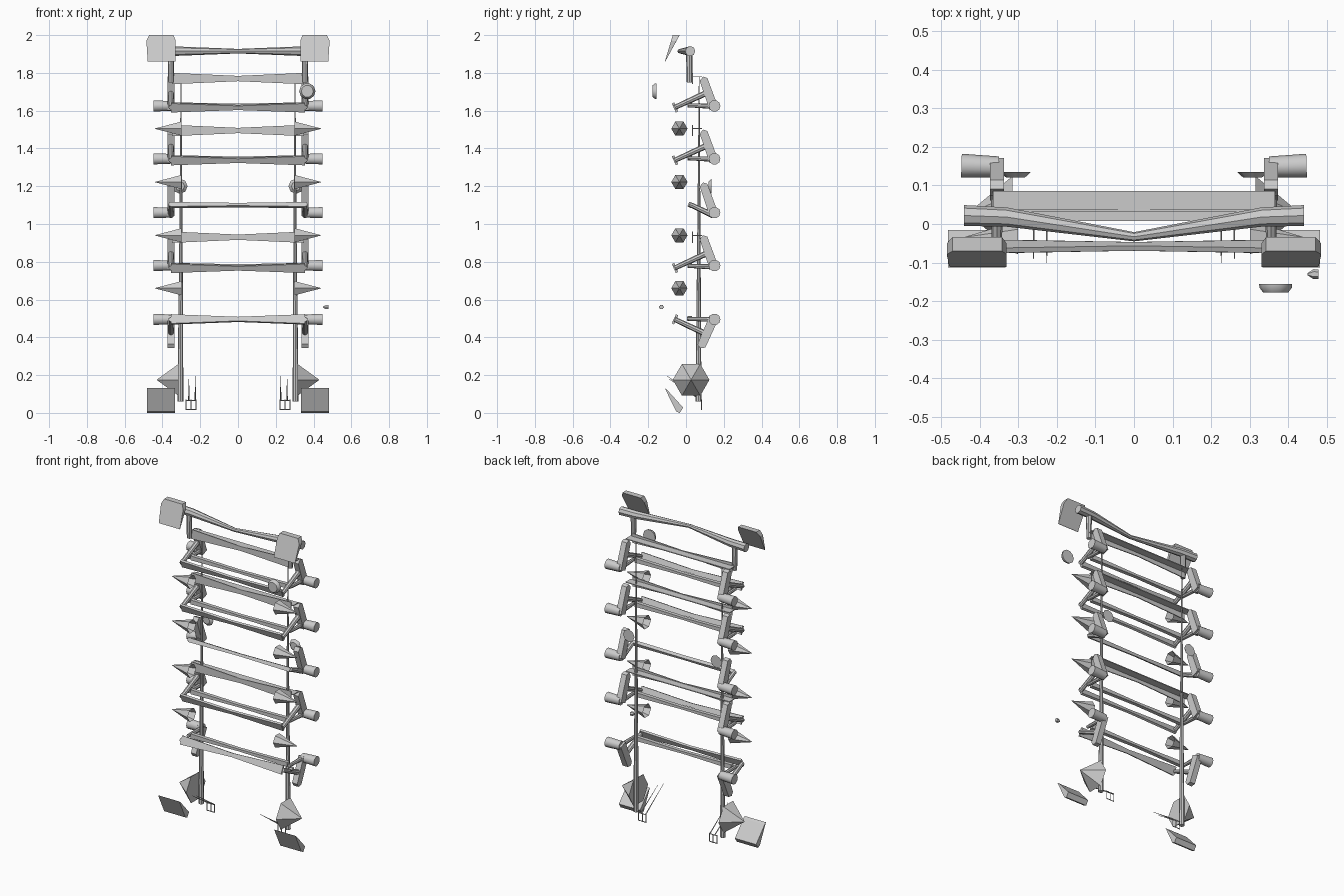
import bpy, bmesh, math
from mathutils import Vector

if "Cube" in bpy.data.objects:
    bpy.data.objects.remove(bpy.data.objects["Cube"])


def make(name, bm, smooth=False):
    bmesh.ops.recalc_face_normals(bm, faces=bm.faces)
    me = bpy.data.meshes.new(name)
    bm.to_mesh(me)
    bm.free()
    ob = bpy.data.objects.new(name, me)
    bpy.context.collection.objects.link(ob)
    if smooth:
        bpy.ops.object.select_all(action='DESELECT')
        ob.select_set(True)
        bpy.context.view_layer.objects.active = ob
        bpy.ops.object.shade_smooth_by_angle(angle=math.radians(40))
    return ob


def loft(name, rings, caps=True, smooth=False):
    """Skin a list of equally sized point rings."""
    bm = bmesh.new()
    vs = [[bm.verts.new(p) for p in r] for r in rings]
    n = len(vs[0])
    for a, b in zip(vs, vs[1:]):
        for i in range(n):
            j = (i + 1) % n
            bm.faces.new((a[i], a[j], b[j], b[i]))
    if caps:
        bm.faces.new(vs[0])
        bm.faces.new(vs[-1])
    return make(name, bm, smooth)


def tube(name, stations, n=8, caps=True, smooth=True, phase=0.0):
    """Round bar through (point, radius) stations."""
    axis = (Vector(stations[-1][0]) - Vector(stations[0][0])).normalized()
    ref = Vector((0, 1, 0)) if abs(axis.y) < 0.7 else Vector((1, 0, 0))
    u = (ref - axis * ref.dot(axis)).normalized()
    v = axis.cross(u)
    rings = []
    for p, r in stations:
        ang = [phase + math.tau * i / n for i in range(n)]
        rings.append([Vector(p) + u * r * math.cos(a) + v * r * math.sin(a) for a in ang])
    return loft(name, rings, caps, smooth)


def slab(name, outline, x0, x1):
    """Extrude a y-z outline along x."""
    return loft(name, [[(x, y, z) for y, z in outline] for x in (x0, x1)])


def waisted_plate(name, y, z, tilt, h0, h1, t, half):
    """Flat rung, tall at the ends and narrow in the middle, tilted about x."""
    c, s = math.cos(tilt), math.sin(tilt)
    rings = []
    for x, h in ((-half, h0), (0, h1), (half, h0)):
        rings.append([(x, y + a * c - b * s, z + a * s + b * c)
                      for a, b in ((-t, -h), (t, -h), (t, h), (-t, h))])
    return loft(name, rings)


def link(name, s, a, b, w):
    """Flat pivot arm between two y-z points with a pointed upper end."""
    a, b = Vector(a), Vector(b)
    d = (b - a).normalized()
    p = Vector((-d.y, d.x)) * w
    slab(name, [a + p, a - p, b - p * 0.9, b - p * 0.1 + d * 0.015, b + p * 0.9],
         s * 0.337, s * 0.373)


# Top bar, bowed forward and pinched in the middle
tube("top_bar", [((-0.44, 0.022, 1.915), 0.027), ((-0.33, 0.018, 1.915), 0.025),
                 ((0, -0.033, 1.915), 0.012), ((0.33, 0.018, 1.915), 0.025),
                 ((0.44, 0.022, 1.915), 0.027)], 8)

# Rungs: upper T-shaped ones, tilted front ones, inner ones
for z in (1.77, 1.495, 0.93):
    waisted_plate("upper_rung_face", 0.034, z, 0, 0.03, 0.014, 0.003, 0.35)
    slab("upper_rung_shelf", [(0.034, z + 0.012), (0.085, z + 0.012),
                              (0.085, z + 0.007), (0.034, z + 0.007)], -0.365, 0.365)
for z in (1.62, 1.34, 0.77):
    waisted_plate("front_rung", -0.058, z - 0.003, math.radians(24), 0.026, 0.012, 0.007, 0.355)
    waisted_plate("inner_rung", 0.02, z + 0.01, 0, 0.014, 0.007, 0.012, 0.34)
waisted_plate("middle_rung", 0.022, 1.10, math.radians(-25), 0.013, 0.008, 0.011, 0.355)
waisted_plate("low_front_rung", -0.058, 0.495, math.radians(-25), 0.027, 0.012, 0.007, 0.355)
waisted_plate("low_inner_rung", 0.02, 0.50, 0, 0.014, 0.007, 0.012, 0.34)

for s in (-1, 1):
    x = 0.355 * s
    # Tall tapered post and short top post
    tube("post", [((0.305 * s, 0.066, 0.06), 0.016), ((0.302 * s, 0.068, 0.9), 0.009),
                  ((0.302 * s, 0.07, 1.78), 0.002)], 8)
    tube("top_post", [((x, 0.018, 1.75), 0.014), ((x, 0.018, 1.91), 0.018)], 8)

    # Pivot drums, arms and struts
    for z in (1.625, 1.345, 1.06, 0.78, 0.495):
        tube("pivot_drum", [((0.35 * s, 0.148, z), 0.027), ((0.447 * s, 0.151, z), 0.031)], 10)
    for z in (1.62, 1.34, 1.06, 0.78):
        link("pivot_arm", s, (0.148, z - 0.01), (0.093, z + 0.145), 0.024)
    link("low_pivot_arm", s, (0.148, 0.505), (0.082, 0.355), 0.025)
    for z in (1.62, 1.34, 0.77):
        tube("front_strut", [((x, -0.06, z - 0.003), 0.013), ((x, 0.10, z + 0.07), 0.016)], 8)
        tube("level_strut", [((x, 0.01, z + 0.008), 0.01), ((x, 0.145, z + 0.003), 0.014)], 8)
    tube("middle_strut", [((x, 0.018, 1.105), 0.013), ((x, 0.145, 1.045), 0.016)], 8)
    tube("low_front_strut", [((x, -0.06, 0.495), 0.013), ((x, 0.09, 0.425), 0.016)], 8)
    tube("low_level_strut", [((x, 0.005, 0.498), 0.01), ((x, 0.145, 0.495), 0.014)], 8)

    # Side spikes and large hip cones
    for z in (1.505, 1.222, 0.94, 0.66):
        tube("side_spike", [((0.30 * s, -0.035, z), 0.043), ((0.44 * s, -0.035, z), 0.001)],
             6, caps=False, smooth=True)
    tube("hip_cone", [((0.315 * s, 0.027, 0.175), 0.097), ((0.43 * s, 0.027, 0.175), 0.001)],
         6, smooth=False)

    # Top plates with clipped corners, leaning back
    outline = [(0.33, 1.86), (0.478, 1.86), (0.485, 1.97), (0.47, 2.0), (0.342, 2.0), (0.33, 1.97)]
    loft("top_plate", [[(px * s, -0.112 + (pz - 1.86) * k + (0.02 if pz < 1.9 else 0) * i, pz)
                        for px, pz in outline] for i, k in ((0, 0.3), (0.1, 0.56))])
    # Bottom plates, leaning forward
    slab("bottom_plate", [(-0.113, 0.132), (-0.10, 0.122), (-0.015, 0.028), (-0.033, 0.0),
                          (-0.052, 0.008)], 0.333 * s, 0.482 * s)

    # Rear studs
    tube("rear_stud", [((0.307 * s, 0.12, 1.2), 0.024), ((0.307 * s, 0.135, 1.2), 0.04)], 8)

    # Small floor forks with long thin prongs
    for px in (0.222, 0.248, 0.275):
        tube("fork_upright", [((px * s, 0.083, 0.015), 0.003), ((px * s, 0.083, 0.07), 0.003)], 4)
    for pz in (0.018, 0.066):
        tube("fork_bar", [((0.222 * s, 0.083, pz), 0.003), ((0.275 * s, 0.083, pz), 0.003)], 4)
    for px, pz, py in ((0.226, 0.195, -0.10), (0.26, 0.18, -0.09)):
        tube("fork_prong", [((px * s, 0.083, 0.066), 0.004), ((px * s, py, pz), 0.001)], 4)

# Loose front dome and small bead on the right side
tube("front_dome", [((0.367, -0.155, 1.703), 0.043), ((0.367, -0.165, 1.703), 0.042),
                    ((0.367, -0.178, 1.703), 0.032)], 10)
tube("side_bead", [((0.45, -0.13, 0.56), 0.003), ((0.465, -0.13, 0.56), 0.013),
                   ((0.478, -0.13, 0.56), 0.012)], 6)
